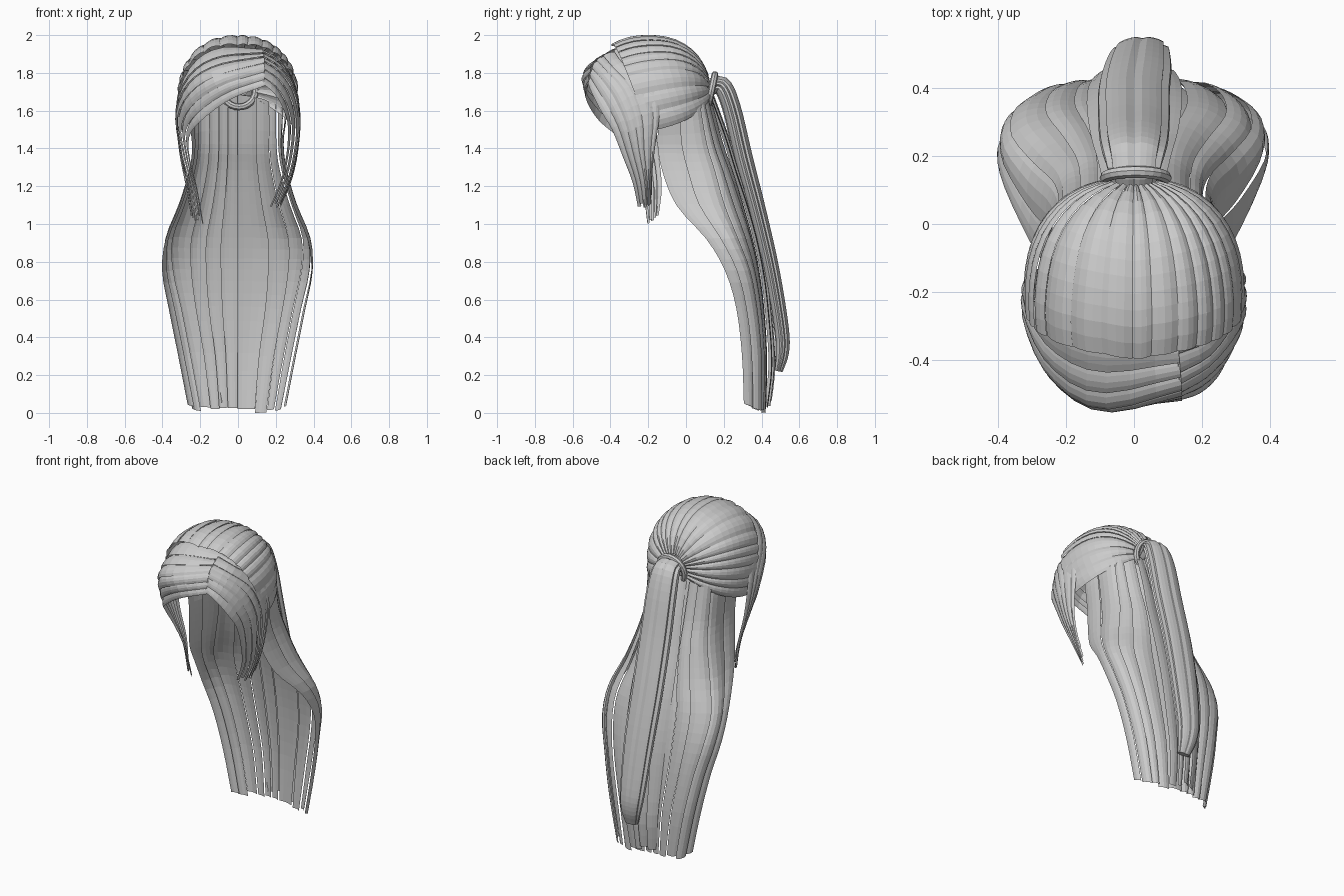
import bpy, bmesh, math, random
from mathutils import Vector as V

if "Cube" in bpy.data.objects:
    bpy.data.objects.remove(bpy.data.objects["Cube"])

random.seed(4)


def spline(pts, t):
    """Catmull-Rom point on a list of vectors, t in 0..1."""
    n = len(pts) - 1
    f = min(max(t, 0), 1) * n
    i = min(int(f), n - 1)
    f -= i
    b, c = pts[i], pts[i + 1]
    a = pts[i - 1] if i > 0 else b * 2 - c
    d = pts[i + 2] if i + 2 <= n else c * 2 - b
    return 0.5 * (2 * b + (c - a) * f + (2 * a - 5 * b + 4 * c - d) * f ** 2
                  + (3 * b - a - 3 * c + d) * f ** 3)


def make(name, bm):
    me = bpy.data.meshes.new(name)
    bm.to_mesh(me)
    bm.free()
    ob = bpy.data.objects.new(name, me)
    bpy.context.collection.objects.link(ob)
    return ob


def grid(bm, rows, closed=False):
    vs = [[bm.verts.new(p) for p in r] for r in rows]
    n = len(vs[0])
    for a, b in zip(vs, vs[1:]):
        for j in range(n if closed else n - 1):
            k = (j + 1) % n
            bm.faces.new((a[j], a[k], b[k], b[j]))
    return vs


def strands(name, guides, count, steps, bulge=0.006, tilt=0.008, taper=0.1, ragged=0.02):
    """Fill the sheet spanned by guide curves with overlapping arched strands of mixed width."""
    guides = [[V(p) for p in g] for g in guides]

    def surf(u, v):
        return spline([spline(g, u) for g in guides], v)

    wide = [random.uniform(.6, 1.4) for _ in range(count)]
    total, start = sum(wide), 0
    bm = bmesh.new()
    cols = 4
    for width in wide:
        end = 1 - random.random() * ragged
        half = width / total / 2
        mid = start + half
        start += 2 * half
        rows = []
        for i in range(steps + 1):
            u = end * i / steps
            w = half * (1.06 - taper * max(0, (u - 0.6) / 0.4) ** 2)
            row = []
            for j in range(cols + 1):
                t = j / cols
                v = min(max(mid + w * (2 * t - 1), 0), 1)
                p = surf(u, v)
                uu, vv = min(max(u, .01), .99), min(max(v, .01), .99)
                nrm = (surf(uu + .01, vv) - surf(uu - .01, vv)).cross(
                    surf(uu, vv + .01) - surf(uu, vv - .01)).normalized()
                if nrm.dot(p - V((0, -0.1, min(p.z, 1.65)))) < 0:
                    nrm.negate()
                row.append(p + nrm * (bulge * math.sin(math.pi * t) + tilt * (t - .5)))
            rows.append(row)
        grid(bm, rows)
    bmesh.ops.recalc_face_normals(bm, faces=bm.faces)
    return make(name, bm)


# Crown: strands combed from the hair line back to the tie
def crown_point(al, ph):
    pole, up = V((0, .98, .196)), V((0, -.196, .98))
    d = pole * math.cos(ph) + (up * math.cos(al) + V((1, 0, 0)) * math.sin(al)) * math.sin(ph)
    k = sum(abs(c) ** 2.3 for c in d) ** (1 / 2.3)
    return V((0, -.2, 1.645)) + V((d.x * .315, d.y * .33, d.z * .347)) / k


crown = []
for i in range(25):
    a = -115 + 230 * i / 24
    top = 113 - 18 * abs(a) / 115
    crown.append([crown_point(math.radians(a), math.radians(13 + (top - 13) * j / 8))
                  for j in range(9)])
strands("crown_hair", crown, 18, 12, bulge=.009, tilt=.005, taper=0, ragged=0)

# Fringe swept to the left, ending in a long side lock
left = [
    [(.13, -.35, 1.93), (-.1, -.35, 1.935), (-.25, -.29, 1.84), (-.32, -.18, 1.65),
     (-.31, -.15, 1.4), (-.275, -.13, 1.2), (-.245, -.15, 1.02)],
    [(.14, -.48, 1.86), (-.1, -.535, 1.80), (-.25, -.44, 1.71), (-.32, -.28, 1.57),
     (-.295, -.22, 1.38), (-.25, -.19, 1.2), (-.22, -.18, 1.01)],
    [(.14, -.515, 1.73), (-.04, -.525, 1.66), (-.19, -.46, 1.55), (-.255, -.36, 1.46),
     (-.25, -.28, 1.34), (-.215, -.23, 1.2), (-.18, -.2, 1.0)]]
strands("left_fringe", left, 6, 20, taper=.12, ragged=.04)

# Shorter fringe on the right of the parting
right = [
    [(.12, -.35, 1.93), (.22, -.31, 1.87), (.295, -.18, 1.75), (.322, -.14, 1.6),
     (.315, -.165, 1.4), (.285, -.18, 1.25), (.23, -.18, 1.1)],
    [(.13, -.475, 1.86), (.22, -.42, 1.80), (.29, -.34, 1.7), (.32, -.28, 1.55),
     (.305, -.25, 1.38), (.265, -.22, 1.22), (.205, -.21, 1.08)],
    [(.13, -.515, 1.74), (.19, -.495, 1.69), (.24, -.45, 1.6), (.262, -.39, 1.5),
     (.25, -.33, 1.35), (.22, -.28, 1.22), (.16, -.25, 1.08)]]
strands("right_fringe", right, 6, 18, taper=.12, ragged=.06)

# Loose back hair: half the guides, mirrored
half = [
    [(.26, -.14, 1.56), (.235, -.15, 1.42), (.25, -.125, 1.28), (.30, -.05, 1.1), (.375, .11, .92),
     (.395, .21, .75), (.36, .27, .55), (.31, .3, .3), (.26, .31, .04)],
    [(.22, .05, 1.62), (.22, .08, 1.42), (.24, .12, 1.28), (.295, .17, 1.1), (.36, .25, .92),
     (.355, .32, .75), (.31, .36, .55), (.26, .385, .3), (.205, .385, .01)],
    [(.13, .1, 1.66), (.13, .16, 1.42), (.14, .21, 1.28), (.17, .27, 1.1), (.21, .33, .92),
     (.21, .37, .75), (.19, .4, .55), (.15, .415, .3), (.12, .41, 0)],
    [(0, .12, 1.68), (0, .19, 1.42), (0, .24, 1.28), (0, .295, 1.1), (0, .345, .92),
     (0, .38, .75), (0, .405, .55), (0, .42, .3), (0, .415, 0)]]
back = half + [[(-x, y, z) for x, y, z in g] for g in reversed(half[:3])]
strands("back_hair", back, 11, 24, bulge=.008, tilt=.014, taper=.07, ragged=.012)

# Second layer of strands between the back hair and the ponytail
mid = [(.14, 1.68), (.22, 1.46), (.275, 1.28), (.335, 1.1), (.385, .92), (.425, .72),
       (.45, .5), (.465, .25), (.44, .02)]
layer = [[(k * (.09 + .05 * math.sin(math.pi * i / 8)), y - .02 * k * k, z)
          for i, (y, z) in enumerate(mid)] for k in (-1, 0, 1)]
strands("under_tail_hair", layer, 4, 24, bulge=.006, tilt=.016, taper=.1, ragged=.03)

# Ponytail: a flattened, ridged tube
path = [V(p) for p in [(0, .11, 1.715), (.0, .185, 1.735), (0, .24, 1.62), (0, .305, 1.35),
                       (0, .385, 1.05), (.01, .455, .75), (.02, .505, .45), (.03, .51, .32),
                       (.04, .49, .22)]]
size = [V(p) for p in [(.06, .04, 0), (.085, .05, 0), (.1, .05, 0), (.105, .05, 0), (.105, .045, 0),
                       (.1, .042, 0), (.085, .04, 0), (.07, .036, 0), (.045, .022, 0)]]
bm = bmesh.new()
rows = []
for i in range(33):
    t = i / 32
    c, s = spline(path, t), spline(size, t)
    tan = (spline(path, min(t + .01, 1)) - spline(path, max(t - .01, 0))).normalized()
    out = V((1, 0, 0)).cross(tan).normalized()
    row = []
    for j in range(28):
        a = 2 * math.pi * j / 28
        r = 1 - .14 * (j % 5 == 2)
        row.append(c + V((1, 0, 0)) * s.x * r * math.cos(a) + out * s.y * r * math.sin(a))
    rows.append(row)
rings = grid(bm, rows, True)
bm.faces.new(rings[-1])
bmesh.ops.recalc_face_normals(bm, faces=bm.faces)
make("ponytail", bm)

# Hair tie
bpy.ops.mesh.primitive_torus_add(location=(.005, .135, 1.705), rotation=(math.radians(78), 0, 0),
                                 major_radius=.088, minor_radius=.018,
                                 major_segments=24, minor_segments=8)
bpy.context.object.name = "hair_tie"
